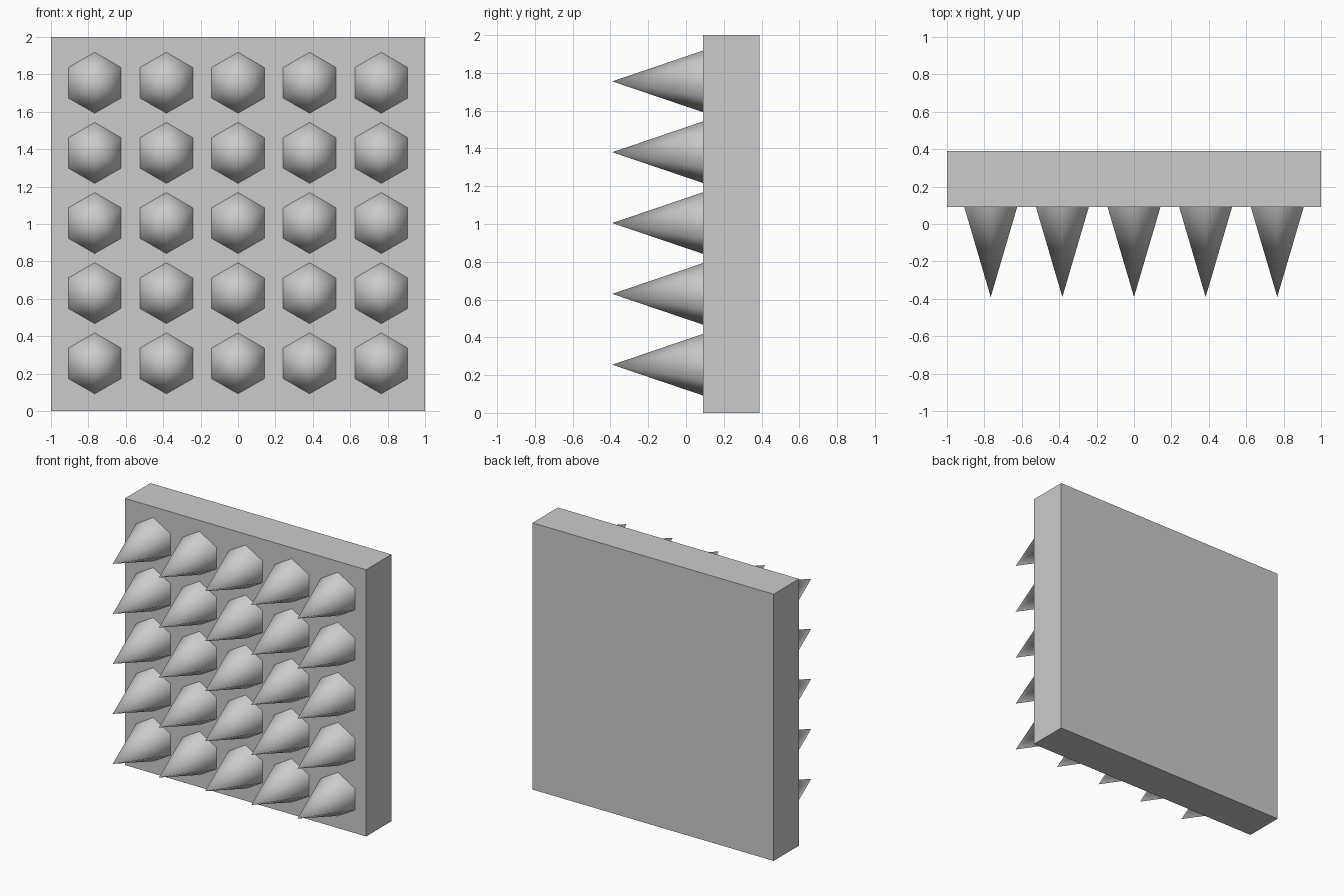
import bpy, bmesh
from math import sin, cos, pi

if "Cube" in bpy.data.objects:
    bpy.data.objects.remove(bpy.data.objects["Cube"])

PLATE_FRONT, PLATE_BACK, TIP = 0.09, 0.39, -0.39
RADIUS = 0.163


def finish(name, bm, smooth):
    bmesh.ops.recalc_face_normals(bm, faces=bm.faces)
    for f in bm.faces:
        f.smooth = smooth
    mesh = bpy.data.meshes.new(name)
    bm.to_mesh(mesh)
    bm.free()
    obj = bpy.data.objects.new(name, mesh)
    bpy.context.collection.objects.link(obj)
    return obj


# Backing plate
bm = bmesh.new()
bmesh.ops.create_cube(bm, size=1)
for v in bm.verts:
    v.co.x *= 2
    v.co.y = PLATE_BACK if v.co.y > 0 else PLATE_FRONT
    v.co.z = 2 * v.co.z + 1
finish("backing_plate", bm, False)

# One six-sided spike, a corner pointing up, open where it meets the plate
bm = bmesh.new()
tip = bm.verts.new((0, TIP, 0))
ring = [bm.verts.new((RADIUS * sin(i * pi / 3), PLATE_FRONT, RADIUS * cos(i * pi / 3)))
        for i in range(6)]
for i in range(6):
    # outward winding: ring runs clockwise seen from the front
    bm.faces.new((tip, ring[(i + 1) % 6], ring[i]))
bm.normal_update()
if bm.faces[:][0].normal.dot(ring[0].co + ring[1].co) < 0:
    bmesh.ops.reverse_faces(bm, faces=bm.faces[:])
spike = finish("spike", bm, True)

# 5 x 5 grid of spikes sharing the mesh
for row in range(5):
    for col in range(5):
        obj = spike if row == col == 0 else spike.copy()
        if obj is not spike:
            bpy.context.collection.objects.link(obj)
        obj.name = f"spike_{row + 1}_{col + 1}"
        obj.location = (0.383 * (col - 2), 0, 1.005 + 0.375 * (row - 2))
